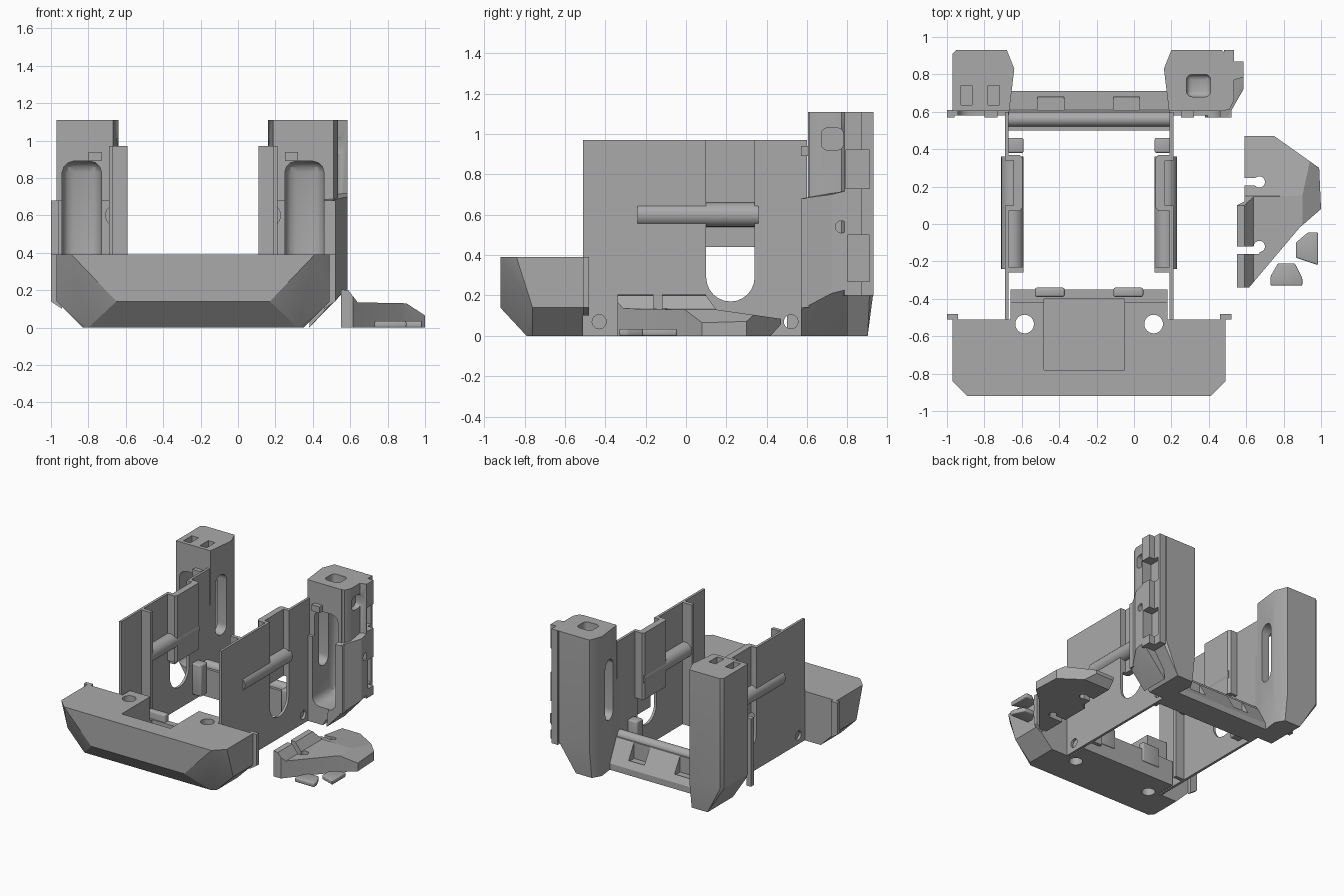
import bpy, bmesh
from math import cos, sin, pi
from mathutils import Vector

if "Cube" in bpy.data.objects:
    bpy.data.objects.remove(bpy.data.objects["Cube"])

grey = bpy.data.materials.new("plain grey")
grey.use_nodes = True
grey.diffuse_color = (0.4, 0.4, 0.4, 1)
grey.node_tree.nodes["Principled BSDF"].inputs["Base Color"].default_value = (0.4, 0.4, 0.4, 1)
MID = -0.24  # symmetry plane of the main assembly


def finish(name, bm):
    bmesh.ops.recalc_face_normals(bm, faces=bm.faces[:])
    me = bpy.data.meshes.new(name)
    bm.to_mesh(me)
    bm.free()
    me.materials.append(grey)
    ob = bpy.data.objects.new(name, me)
    bpy.context.collection.objects.link(ob)
    return ob


def prism(name, pts, lo, hi, axis="z", bevel=0):
    """Extrude a 2D outline along an axis."""
    place = {"x": lambda a, b, c: (c, a, b), "y": lambda a, b, c: (a, c, b),
             "z": lambda a, b, c: (a, b, c)}[axis]
    bm = bmesh.new()
    rings = [[bm.verts.new(place(a, b, c)) for a, b in pts] for c in (lo, hi)]
    bm.faces.new(rings[0])
    bm.faces.new(rings[1])
    n = len(pts)
    for i in range(n):
        j = (i + 1) % n
        bm.faces.new((rings[0][i], rings[0][j], rings[1][j], rings[1][i]))
    if bevel:
        bmesh.ops.bevel(bm, geom=bm.edges[:], offset=bevel, segments=3, affect="EDGES", profile=0.5)
    return finish(name, bm)


def box(name, x, y, z, bevel=0):
    x = sorted(x)
    return prism(name, [(x[0], y[0]), (x[1], y[0]), (x[1], y[1]), (x[0], y[1])], z[0], z[1], "z", bevel)


def circle(cx, cy, r, n=24):
    return [(cx + r * cos(2 * pi * i / n), cy + r * sin(2 * pi * i / n)) for i in range(n)]


def pill(cx, lo, hi, r, n=12):
    top = [(cx + r * cos(pi * i / n), hi - r + r * sin(pi * i / n)) for i in range(n + 1)]
    return top + [(cx - r * cos(pi * i / n), lo + r - r * sin(pi * i / n)) for i in range(n + 1)]


def hull(name, pts):
    bm = bmesh.new()
    for p in pts:
        bm.verts.new(p)
    res = bmesh.ops.convex_hull(bm, input=bm.verts[:])
    bmesh.ops.delete(bm, geom=list({v for v in res["geom_interior"] if isinstance(v, bmesh.types.BMVert)}), context="VERTS")
    bmesh.ops.dissolve_limit(bm, angle_limit=0.01, verts=bm.verts[:], edges=bm.edges[:])
    return finish(name, bm)


def boolean(ob, cutters, op="DIFFERENCE"):
    bpy.context.view_layer.objects.active = ob
    for c in cutters:
        m = ob.modifiers.new("bool", "BOOLEAN")
        m.object, m.operation, m.solver = c, op, "EXACT"
        bpy.ops.object.modifier_apply(modifier=m.name)
        bpy.data.objects.remove(c)
    return ob


def sx(s, u):
    return MID + s * u


# Front bumper: faceted hull with a rear tongue, a pocket and screw holes
pts = []
for s in (1, -1):
    top = [(0.73, -0.51), (0.73, -0.84), (0.65, -0.92)]
    pts += [(sx(s, u), y, 0.39) for u, y in top]
    pts += [(sx(s, 0.73), -0.51, 0.14), (sx(s, 0.73), -0.76, 0.14), (sx(s, 0.41), -0.92, 0.14),
            (sx(s, 0.59), -0.51, 0), (sx(s, 0.59), -0.76, 0), (sx(s, 0.56), -0.79, 0)]
bumper = hull("front_bumper", pts)
boolean(bumper, [box("tongue", (-0.66, 0.18), (-0.6, -0.42), (0, 0.39))], "UNION")
boolean(bumper, [box("tongue_lip", (-0.66, 0.18), (-0.5, -0.35), (0, 0.2))], "UNION")
boolean(bumper, [box("pocket", (-0.48, -0.05), (-0.78, -0.40), (0.07, 0.5))])
boolean(bumper, [prism("screw_hole", circle(sx(s, 0.345), -0.535, 0.05), -0.1, 0.5) for s in (1, -1)])

for s, side in ((1, "left"), (-1, "right")):
    # Bumper edge tab and clip hook
    hull(side + "_bumper_tab", [(sx(s, u), y, z) for u in (0.70, 0.76) for y in (-0.51, -0.48)
                                for z in ((0.14, 0.39) if u > 0.73 else (0.10, 0.39))])
    box(side + "_clip_hook", (sx(s, 0.13), sx(s, 0.29)), (-0.39, -0.34), (0.1, 0.26), 0.012)

    # Thin side wall with a cable groove: straight below, jogged inward above
    wall = box(side + "_side_wall", (sx(s, 0.43), sx(s, 0.45)), (-0.51, 0.6), (0, 0.97))
    boolean(wall, [prism("slot", pill(0.22, 0.17, 1.3, 0.12), -2, 2, "x")])
    boolean(wall, [prism("bolt_hole", circle(y, 0.07, 0.035), -2, 2, "x") for y in (-0.43, 0.52)])
    prism(side + "_groove_back", [(sx(s, u), y) for u, y in (
        (0.44, 0.07), (0.37, 0.07), (0.355, 0.09), (0.355, 0.35), (0.37, 0.37), (0.44, 0.37),
        (0.44, 0.34), (0.405, 0.34), (0.405, 0.10), (0.44, 0.10))], 0.44, 0.97)
    box(side + "_wall_flange", (sx(s, 0.35), sx(s, 0.435)), (-0.26, -0.23), (0, 0.97))
    prism(side + "_wall_ridge", circle(sx(s, 0.41), 0.6, 0.06), -0.24, 0.36, "y")
    box(side + "_rear_post", (sx(s, 0.35), sx(s, 0.435)), (0.38, 0.46), (0.05, 0.3), 0.01)

    # Rear tower with tapered foot, front duct and inner opening
    plan = [(0.43, 0.58), (0.40, 0.83), (0.44, 0.93), (0.71, 0.93), (0.73, 0.91), (0.73, 0.58)]
    pts = [(sx(s, u), y, z) for u, y in plan for z in (0.23, 1.11)]
    pts += [(sx(s, min(u, 0.58)), min(y, 0.9), 0) for u, y in plan]
    tower = hull(side + "_rear_tower", pts)
    boolean(tower, [box("step", (sx(s, 0.3), sx(s, 0.9)), (0.4, 0.605), (0.68, 1.2)),
                    box("duct", (sx(s, 0.49), sx(s, 0.70)), (0.4, 0.86), (0.14, 0.89), 0.06),
                    prism("inner_opening", pill(0.72, 0.4, 0.88, 0.06), sx(s, 0.3), sx(s, 0.55), "x")])
    box(side + "_duct_lip", (sx(s, 0.49), sx(s, 0.56)), (0.57, 0.61), (0.89, 0.94))
    box(side + "_tower_rim", (sx(s, 0.72), sx(s, 0.76)), (0.57, 0.61), (0.14, 0.68))
    if s < 0:
        boolean(tower, [box("socket", (x - 0.03, x + 0.03), (0.635, 0.74), (0.97, 1.3)) for x in (-0.895, -0.75)])
    else:
        boolean(tower, [box("top_pocket", (0.28, 0.41), (0.68, 0.80), (0.95, 1.3), 0.03)])
        # Connector column and lower housing on the outer face
        column = prism("connector_column", [(0.48, 0.61), (0.51, 0.61), (0.535, 0.66), (0.535, 0.77),
                       (0.585, 0.785), (0.585, 0.87), (0.535, 0.87), (0.535, 0.93), (0.48, 0.93)], 0.2, 1.11)
        boolean(column, [box("connector", (0.5, 0.7), (0.79, 0.91), z) for z in ((0.73, 0.92), (0.27, 0.5))])
        boolean(column, [box("side_window", (0.4, 0.7), (0.67, 0.78), (0.92, 1.03), 0.03)])
        housing = hull("lower_housing", [(0.45, 0.57, 0.68), (0.5, 0.57, 0.68), (0.5, 0.62, 0.68),
                       (0.585, 0.72, 0.70), (0.585, 0.80, 0.72), (0.45, 0.80, 0.72), (0.5, 0.57, 0.13),
                       (0.585, 0.72, 0.21), (0.585, 0.80, 0.23), (0.38, 0.57, 0), (0.38, 0.80, 0)])
        boolean(housing, [box("duct", (sx(s, 0.49), sx(s, 0.70)), (0.4, 0.86), (0.14, 0.89), 0.06),
                          prism("bolt_hole", circle(0.77, 0.54, 0.03), 0.5, 0.7, "x")])

# Rear beam joining the towers, with notches and a rounded rail
beam = prism("rear_beam", [(0.5, 0), (0.71, 0), (0.71, 0.05), (0.61, 0.22), (0.5, 0.22)], -0.67, 0.19, "x")
boolean(beam, [box("notch", (x - 0.07, x + 0.07), (0.61, 0.68), (0.09, 0.4)) for x in (-0.445, -0.04)])
prism("rear_rail", circle(0.56, 0.22, 0.04), -0.67, 0.19, "x")

# Loose side bracket: outline with a top that falls away outward
outline = [(0.59, 0.47), (0.75, 0.47), (0.99, 0.30), (1.0, 0.08), (0.885, -0.02), (0.615, -0.34),
           (0.55, -0.34), (0.55, 0.10), (0.59, 0.12)]
bracket = prism("side_bracket", outline, 0, 0.4)
slope = prism("slope", [(0.4, 0.22), (0.59, 0.20), (0.64, 0.135), (0.9, 0.13), (1.1, 0.0), (1.1, 1), (0.4, 1)], -1, 1, "y")
rear = prism("rear_slope", [(0.10, 0.2), (0.15, 0.13), (0.5, 0.08), (0.6, 0.08), (0.6, 1), (0.10, 1)], 0, 2, "x")
under = prism("under_slope", [(0.41, -0.01), (0.5, 0.09), (0.6, -0.01)], 0, 2, "x")
boolean(bracket, [slope, rear, under])
boolean(bracket, [prism("bracket_hole", circle(0.67, y, 0.03), -1, 1) for y in (0.225, -0.12)])
boolean(bracket, [box("bracket_slot", (0.5, 0.67), (y - 0.02, y + 0.02), (-1, 1)) for y in (0.225, -0.14)])

# Two loose caps
prism("cap_one", [(0.985, -0.045), (0.93, -0.045), (0.865, -0.1), (0.865, -0.18), (0.985, -0.22)], 0, 0.035, "z", 0.008)
prism("cap_two", [(0.73, -0.33), (0.9, -0.33), (0.9, -0.29), (0.86, -0.21), (0.77, -0.21), (0.73, -0.28)], 0, 0.035, "z", 0.008)

for ob in bpy.context.view_layer.objects:
    ob.select_set(ob.type == "MESH")
bpy.ops.object.shade_smooth_by_angle(angle=0.5)
